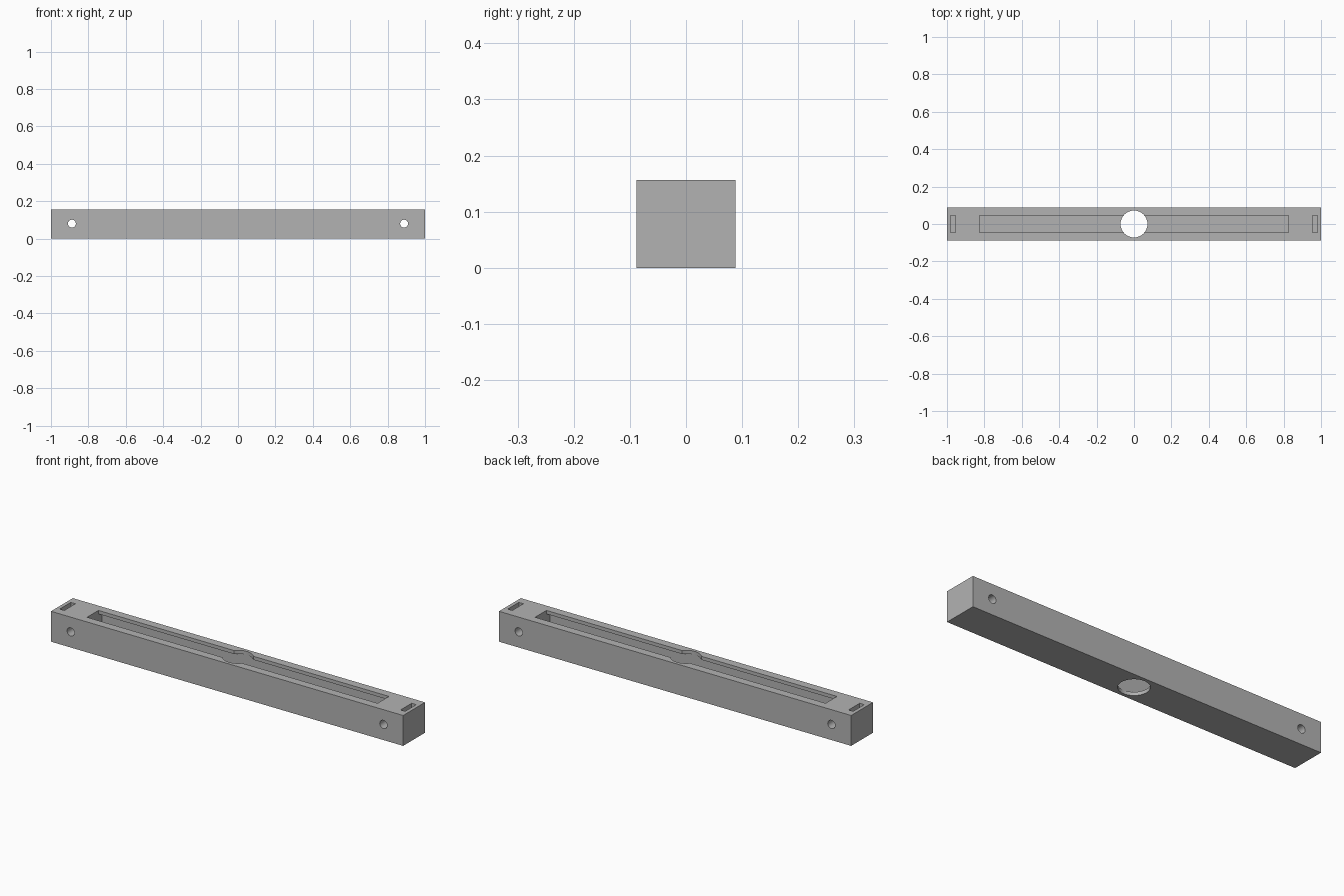
import bpy
from math import pi

old = bpy.data.objects.get("Cube")
if old:
    bpy.data.objects.remove(old, do_unlink=True)

LENGTH, WIDTH, HEIGHT = 2.0, 0.177, 0.156
WALL = 0.018

grey = bpy.data.materials.new("plain grey")
grey.use_nodes = True
colour = (0.45, 0.45, 0.45, 1)
grey.diffuse_color = colour
grey.node_tree.nodes["Principled BSDF"].inputs["Base Color"].default_value = colour


def block(name, x, half_x, half_y, z0, z1):
    """Box centred on x, running from height z0 to z1."""
    bpy.ops.mesh.primitive_cube_add(size=2, location=(x, 0, (z0 + z1) / 2))
    ob = bpy.context.object
    ob.name = name
    ob.scale = (half_x, half_y, (z1 - z0) / 2)
    bpy.ops.object.transform_apply(location=True, rotation=True, scale=True)
    ob.data.materials.append(grey)
    return ob


def drill(name, x, z, radius, sideways=False):
    """Round cutter, upright or pointing front to back."""
    bpy.ops.mesh.primitive_cylinder_add(
        vertices=48, radius=radius, depth=0.5, location=(x, 0, z),
        rotation=(pi / 2 if sideways else 0, 0, 0))
    ob = bpy.context.object
    ob.name = name
    ob.data.materials.append(grey)
    return ob


# Rail body
rail = block("slotted_rail", 0, LENGTH / 2, WIDTH / 2, 0, HEIGHT)

# Hollow channel, narrower slot above it, and round opening through the middle
cutters = [
    block("channel_cutter", 0, 0.825, 0.075, WALL, HEIGHT - WALL),
    block("slot_cutter", 0, 0.825, 0.046, HEIGHT / 2, HEIGHT + 0.1),
    drill("opening_cutter", 0, HEIGHT / 2, 0.072),
]

# End pockets and cross holes
for side, x in (("left", 1), ("right", -1)):
    cutters.append(block(side + "_pocket_cutter", x * 0.968, 0.013, 0.045, 0.06, HEIGHT + 0.1))
    cutters.append(drill(side + "_hole_cutter", x * 0.888, 0.08, 0.021, True))

for cutter in cutters:
    mod = rail.modifiers.new(cutter.name, 'BOOLEAN')
    mod.operation = 'DIFFERENCE'
    mod.solver = 'EXACT'
    mod.object = cutter
    cutter.hide_render = True

# Bake the cuts and drop the cutters
bpy.ops.object.select_all(action='DESELECT')
rail.select_set(True)
bpy.context.view_layer.objects.active = rail
for mod in list(rail.modifiers):
    bpy.ops.object.modifier_apply(modifier=mod.name)
for cutter in cutters:
    bpy.data.objects.remove(cutter, do_unlink=True)
bpy.ops.object.shade_smooth_by_angle(angle=pi / 6)
